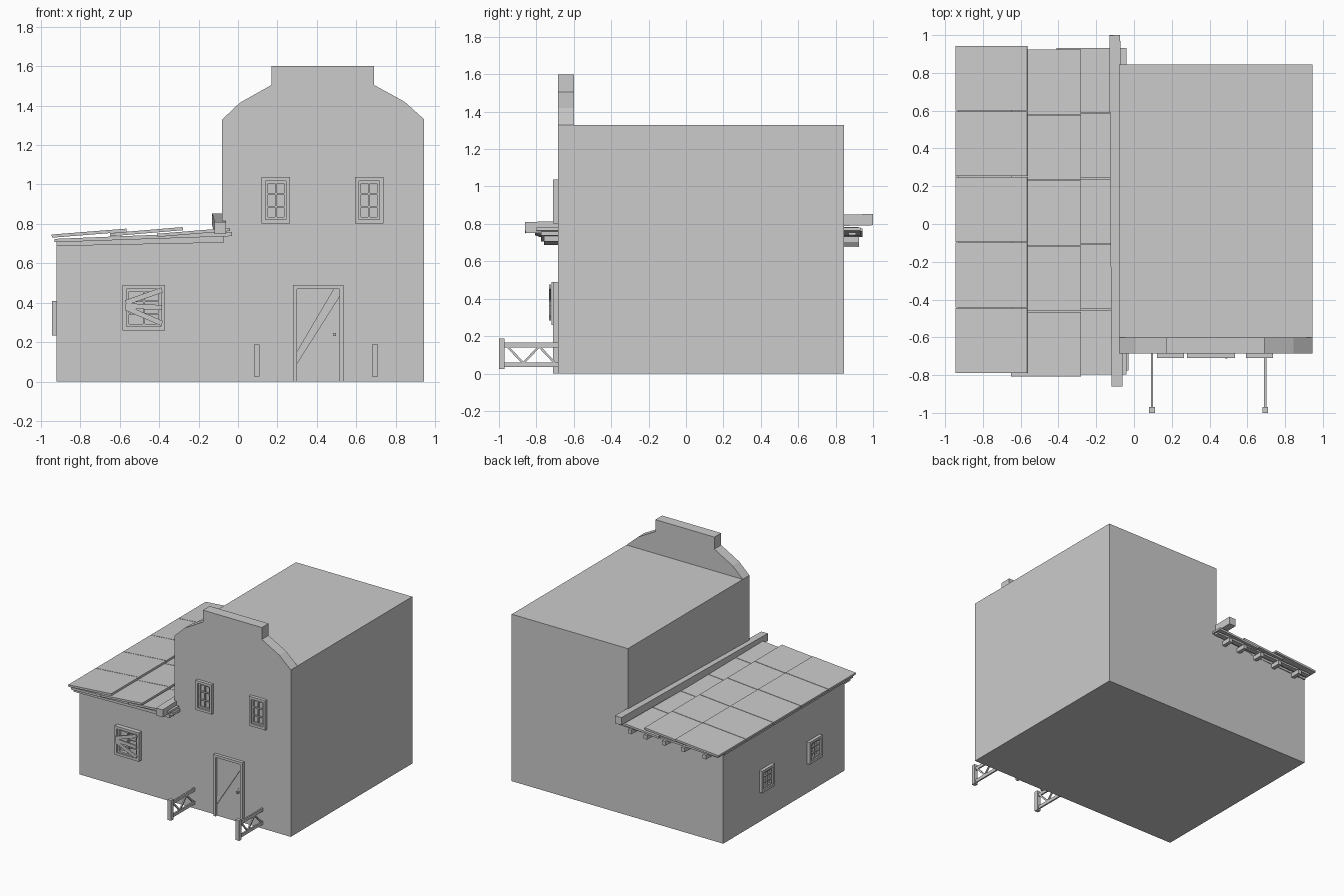
import bpy
import bmesh
from mathutils import Vector, Matrix

if "Cube" in bpy.data.objects:
    bpy.data.objects.remove(bpy.data.objects["Cube"], do_unlink=True)

GREY = (0.6, 0.6, 0.6, 1)
mat = bpy.data.materials.new("plain grey")
mat.use_nodes = True
mat.diffuse_color = GREY
mat.node_tree.nodes["Principled BSDF"].inputs["Base Color"].default_value = GREY

FRONT, BACK, LEFT = -0.685, 0.845, -0.92


def finish(name, bm):
    bmesh.ops.recalc_face_normals(bm, faces=bm.faces)
    mesh = bpy.data.meshes.new(name)
    bm.to_mesh(mesh)
    bm.free()
    mesh.materials.append(mat)
    obj = bpy.data.objects.new(name, mesh)
    bpy.context.collection.objects.link(obj)
    return obj


def box(name, lo, hi):
    lo, hi = Vector(lo), Vector(hi)
    bm = bmesh.new()
    bmesh.ops.create_cube(bm, size=1)
    bmesh.ops.scale(bm, vec=hi - lo, verts=bm.verts)
    bmesh.ops.translate(bm, vec=(lo + hi) / 2, verts=bm.verts)
    return finish(name, bm)


def prism(name, outline, y0, y1):
    """Extrude an x-z outline from y0 to y1."""
    bm = bmesh.new()
    face = bm.faces.new([bm.verts.new((x, y0, z)) for x, z in outline])
    geom = bmesh.ops.extrude_face_region(bm, geom=[face])["geom"]
    verts = [v for v in geom if isinstance(v, bmesh.types.BMVert)]
    bmesh.ops.translate(bm, vec=(0, y1 - y0, 0), verts=verts)
    return finish(name, bm)


def beam(name, a, b, side, wide, thick):
    """Bar from a to b; wide is measured along the side direction."""
    a, b = Vector(a), Vector(b)
    d = (b - a).normalized()
    s = Vector(side)
    s = (s - d * s.dot(d)).normalized()
    rot = Matrix((d, s, d.cross(s))).transposed()
    bm = bmesh.new()
    bmesh.ops.create_cube(bm, size=1)
    bmesh.ops.scale(bm, vec=((b - a).length, wide, thick), verts=bm.verts)
    bmesh.ops.rotate(bm, matrix=rot, verts=bm.verts)
    bmesh.ops.translate(bm, vec=(a + b) / 2, verts=bm.verts)
    return finish(name, bm)


def window(name, width, height, place, rim=0.02):
    """Framed two by three window, built facing -y around its centre."""
    w, h = width / 2, height / 2
    parts = [
        box(name + "_jamb_a", (-w, -0.025, -h), (rim - w, 0.01, h)),
        box(name + "_jamb_b", (w - rim, -0.025, -h), (w, 0.01, h)),
        box(name + "_sill", (rim - w, -0.025, -h), (w - rim, 0.01, rim - h)),
        box(name + "_lintel", (rim - w, -0.025, h - rim), (w - rim, 0.01, h)),
        box(name + "_mullion", (-0.005, -0.013, rim - h), (0.005, 0.01, h - rim)),
    ]
    for i in (-1, 1):
        z = i * (h - rim) / 3
        parts.append(box(name + "_glazing_bar", (rim - w, -0.012, z - 0.004),
                         (w - rim, 0.01, z + 0.004)))
        x = i * (w - rim - 0.006)
        parts.append(box(name + "_sash", (x - 0.006, -0.014, rim - h),
                         (x + 0.006, 0.01, h - rim)))
        z = i * (h - rim - 0.006)
        parts.append(box(name + "_sash_rail", (rim - w, -0.014, z - 0.006),
                         (w - rim, 0.01, z + 0.006)))
    for part in parts:
        part.data.transform(place)


# Main house with its stepped front parapet
box("main_house", (-0.08, FRONT, 0), (0.945, BACK, 1.33))
prism("front_parapet", [(-0.08, 1.33), (0.01, 1.415), (0.17, 1.505), (0.17, 1.6),
                        (0.69, 1.6), (0.69, 1.505), (0.845, 1.42), (0.945, 1.33)],
      FRONT, -0.6)

# Lower side wing
prism("side_wing", [(LEFT, 0), (-0.08, 0), (-0.08, 0.74), (LEFT, 0.70)], FRONT, BACK)

# Roof structure: deck, front fascia and purlins
prism("roof_deck", [(-0.93, 0.707), (-0.03, 0.738), (-0.03, 0.76), (-0.93, 0.724)],
      -0.775, BACK)
prism("front_fascia", [(LEFT, 0.688), (-0.07, 0.705), (-0.07, 0.74), (LEFT, 0.71)],
      -0.76, FRONT)
for x in (-0.15, -0.29, -0.45, -0.62, -0.81):
    z = 0.738 + 0.035 * x
    box("purlin", (x - 0.015, 0.8, z - 0.033), (x + 0.015, 0.925, z))
beam("back_batten", (-0.92, 0.89, 0.716), (-0.04, 0.89, 0.747), (0, 1, 0), 0.04, 0.015)

# Overlapping roof panels, three courses of five
courses = [(-0.945, 0.738, -0.565, 0.768, -0.79),
           (-0.65, 0.745, -0.28, 0.776, -0.81),
           (-0.41, 0.742, -0.04, 0.772, -0.80)]
for x0, z0, x1, z1, start in courses:
    for row in range(5):
        y = start + 0.347 * (row + 0.5)
        beam("roof_panel", (x0, y, z0), (x1, y, z1), (0, 1, 0), 0.343, 0.016)

# Heavy beam lying along the house wall
beam("wall_beam", (-0.09, -0.86, 0.78), (-0.102, 1.0, 0.823), (1, 0, 0), 0.058, 0.06)

# Windows
for x in (0.1925, 0.665):
    window("upper_window", 0.144, 0.235, Matrix.Translation((x, FRONT, 0.92)))
window("wing_window", 0.215, 0.23, Matrix.Translation((-0.478, FRONT - 0.01, 0.375)))
turn = Matrix.Rotation(-1.5707963, 4, "Z")
for y in (0.31, -0.29):
    window("side_window", 0.16, 0.175, Matrix.Translation((LEFT, y, 0.322)) @ turn)

# Boards nailed across the wing window
for z0, z1 in ((0.40, 0.465), (0.385, 0.375), (0.375, 0.295)):
    beam("window_board", (-0.57, -0.727, z0), (-0.385, -0.727, z1), (0, 0, 1), 0.026, 0.012)

# Door with planks, brace and handle
for x in (0.28, 0.515):
    box("door_jamb", (x, -0.71, 0), (x + 0.02, FRONT, 0.47))
box("door_lintel", (0.28, -0.71, 0.47), (0.535, FRONT, 0.49))
box("door_plank_wide", (0.30, -0.692, 0), (0.443, FRONT, 0.47))
box("door_plank_narrow", (0.447, -0.692, 0), (0.515, FRONT, 0.47))
prism("door_brace", [(0.30, 0.09), (0.515, 0.43), (0.515, 0.47), (0.485, 0.47), (0.30, 0.155)],
      -0.70, FRONT)
box("door_handle", (0.482, -0.712, 0.232), (0.496, FRONT, 0.246))
box("handle_plate", (0.484, -0.696, 0.21), (0.494, FRONT, 0.265))

# Trussed hitching rails
for x in (0.095, 0.695):
    box("rail_post", (x - 0.015, -1.0, 0.025), (x + 0.015, -0.97, 0.187))
    for z in (0.035, 0.14):
        box("rail_bar", (x - 0.006, -0.97, z), (x + 0.006, FRONT, z + 0.025))
    path = [(-0.955, 0.145), (-0.87, 0.055), (-0.785, 0.145), (-0.70, 0.055)]
    for (ya, za), (yb, zb) in zip(path, path[1:]):
        beam("rail_strut", (x, ya, za), (x, yb, zb), (1, 0, 0), 0.01, 0.012)
